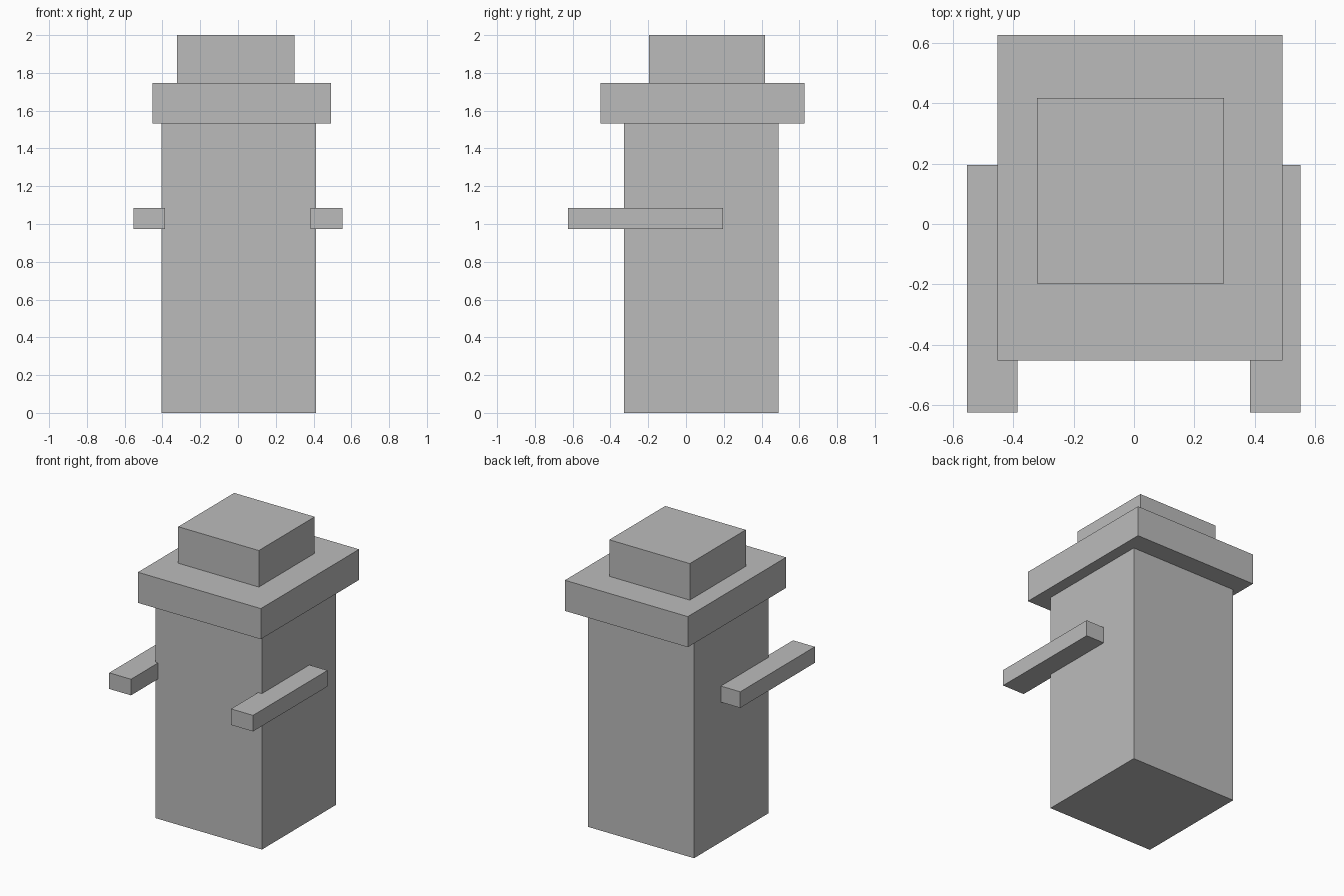
import bpy
from mathutils import Matrix, Vector
import bmesh

old = bpy.data.objects.get("Cube")
if old:
    bpy.data.objects.remove(old, do_unlink=True)

# One plain grey for every part
GREY = (0.5, 0.5, 0.5, 1.0)
grey = bpy.data.materials.new("plain_grey")
grey.use_nodes = True
grey.diffuse_color = GREY
grey.node_tree.nodes["Principled BSDF"].inputs["Base Color"].default_value = GREY


def box(name, low, high):
    """Axis-aligned box between two opposite corners."""
    low, high = Vector(low), Vector(high)
    size = high - low
    centre = (low + high) / 2
    bm = bmesh.new()
    bmesh.ops.create_cube(bm, size=1, matrix=Matrix.Diagonal(size.to_4d()))
    mesh = bpy.data.meshes.new(name)
    bm.to_mesh(mesh)
    bm.free()
    mesh.materials.append(grey)
    obj = bpy.data.objects.new(name, mesh)
    obj.location = centre
    bpy.context.collection.objects.link(obj)
    return obj


# Tall body
box("body", (-0.405, -0.327, 0), (0.413, 0.49, 1.533))

# Hat: wide brim and smaller crown
box("hat_brim", (-0.453, -0.453, 1.533), (0.493, 0.627, 1.746))
box("hat_crown", (-0.322, -0.197, 1.746), (0.298, 0.418, 2.0))

# Arms reaching forward, slightly sunk into the body
for name, inner, outer in (("left_arm", 0.384, 0.553), ("right_arm", -0.386, -0.554)):
    box(name, (min(inner, outer), -0.625, 0.973), (max(inner, outer), 0.195, 1.085))
